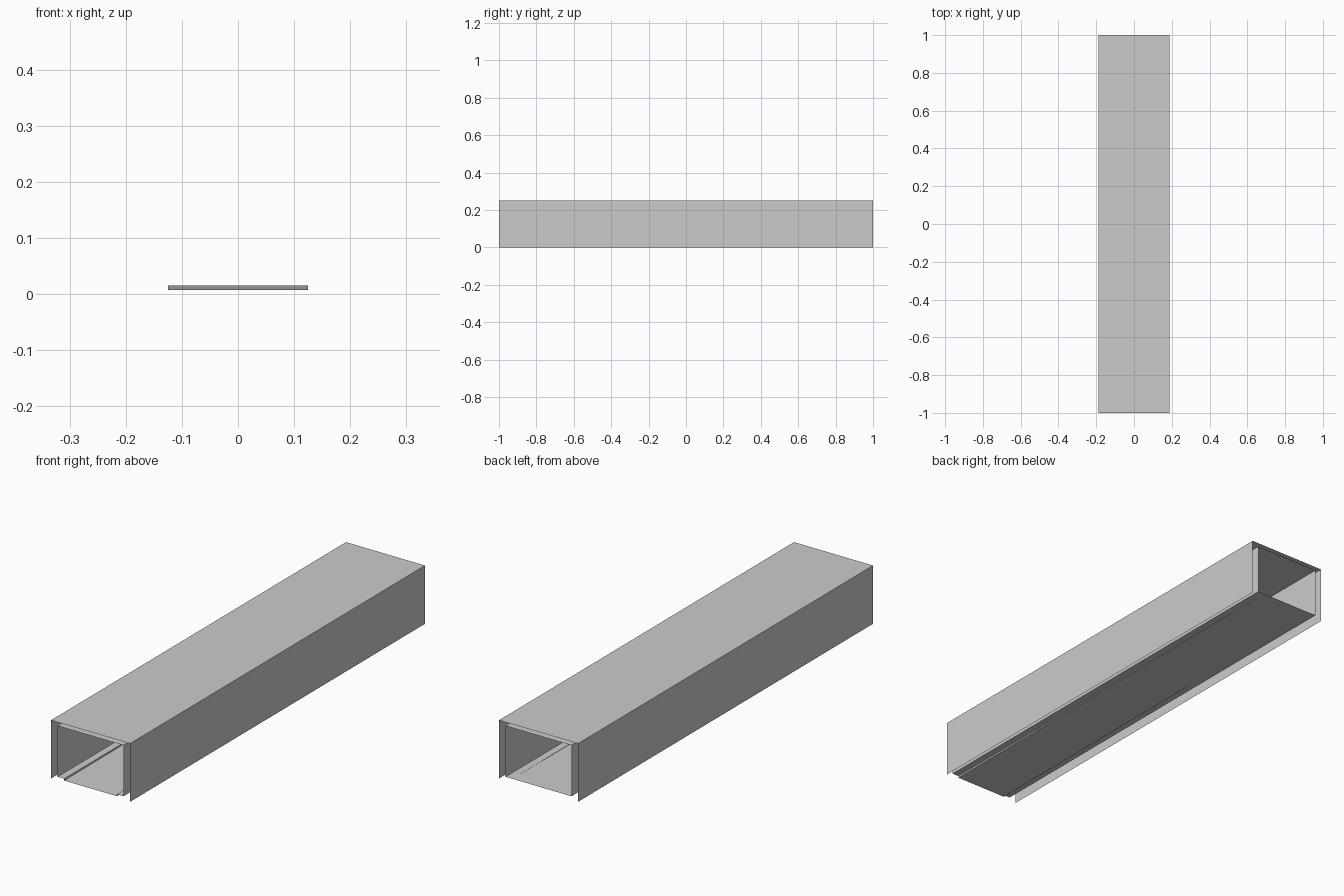
import bpy
import bmesh

if "Cube" in bpy.data.objects:
    bpy.data.objects.remove(bpy.data.objects["Cube"])

HALF_LENGTH = 1.0


def loft(name, front, back):
    """Thin sheet stretched between a front and a back (x, z) profile."""
    bm = bmesh.new()
    f = [bm.verts.new((x, -HALF_LENGTH, z)) for x, z in front]
    b = [bm.verts.new((x, HALF_LENGTH, z)) for x, z in back]
    for i in range(len(f) - 1):
        bm.faces.new((f[i], f[i + 1], b[i + 1], b[i]))
    # Merge the points where the ramp runs out
    bmesh.ops.remove_doubles(bm, verts=bm.verts, dist=1e-5)
    mesh = bpy.data.meshes.new(name)
    bm.to_mesh(mesh)
    bm.free()
    obj = bpy.data.objects.new(name, mesh)
    bpy.context.collection.objects.link(obj)
    return obj


# Outer casing: open-bottomed channel
W, H = 0.1875, 0.25
casing = [(-W, 0), (-W, H), (W, H), (W, 0)]
loft("outer_casing", casing, casing)

# Inner lining: walls, ceiling and narrow floor ledges
w, top, ledge, ramp = 0.15625, 0.234375, 0.015625, 0.125
lining = [(ramp, ledge), (w, ledge), (w, top),
          (-w, top), (-w, ledge), (-ramp, ledge)]
loft("inner_lining", lining, lining)

# Sloping floor with wedge-shaped sides, lower at the front
low = 0.0078
loft("sloping_floor",
     [(-ramp, ledge), (-ramp, low), (ramp, low), (ramp, ledge)],
     [(-ramp, ledge), (-ramp, ledge), (ramp, ledge), (ramp, ledge)])
